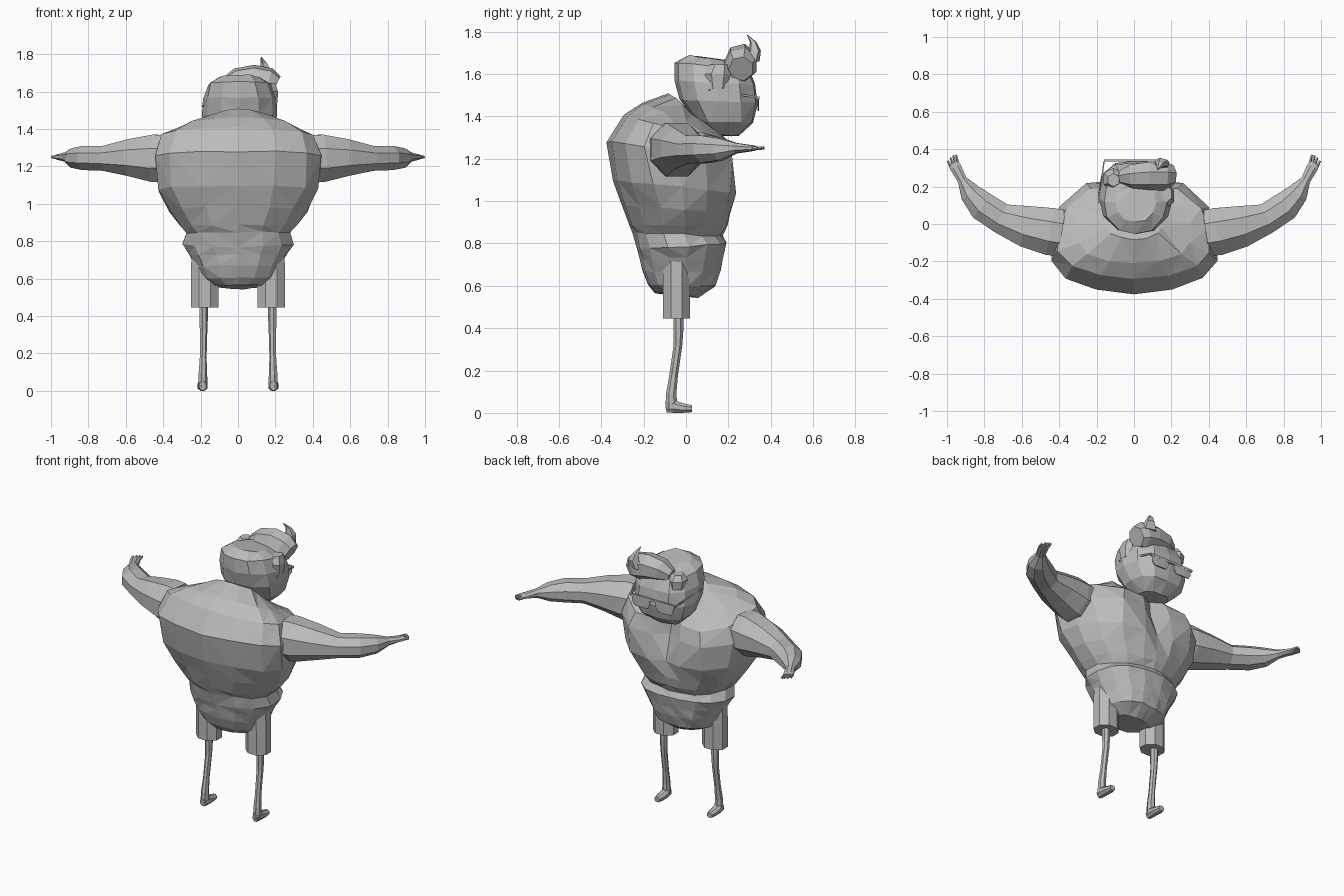
import bpy
import bmesh
import math
import random
from mathutils import Vector

random.seed(4)
cube = bpy.data.objects.get("Cube")
if cube:
    bpy.data.objects.remove(cube)

grey = bpy.data.materials.new("plain grey")
grey.use_nodes = True
grey.diffuse_color = (0.5, 0.5, 0.5, 1)
grey.node_tree.nodes["Principled BSDF"].inputs["Base Color"].default_value = (0.5, 0.5, 0.5, 1)


def make_object(name, bm):
    bmesh.ops.recalc_face_normals(bm, faces=bm.faces)
    mesh = bpy.data.meshes.new(name)
    bm.to_mesh(mesh)
    bm.free()
    mesh.materials.append(grey)
    obj = bpy.data.objects.new(name, mesh)
    bpy.context.collection.objects.link(obj)
    return obj


def loft(name, rings, mirrored=False, rough=0):
    """Skin equal-length point rings, cap both ends, optionally make facets uneven."""
    bm = bmesh.new()
    sign = -1 if mirrored else 1
    loops = [[bm.verts.new((sign * p[0], p[1], p[2])) for p in r] for r in rings]
    for a, b in zip(loops, loops[1:]):
        n = len(a)
        for i in range(n):
            bm.faces.new((a[i], a[(i + 1) % n], b[(i + 1) % n], b[i]))
    bm.faces.new(loops[0])
    bm.faces.new(loops[-1])
    if rough:
        for v in bm.verts:
            v.co += Vector([random.uniform(-rough, rough) for _ in range(3)])
        bmesh.ops.triangulate(bm, faces=bm.faces)
    return make_object(name, bm)


def shaped_ring(profile, z_back, z_front, half_width, y_back, y_front, x_mid=0):
    """Place a symmetric half profile as a ring that may tilt front to back."""
    full = profile + [(-x, y) for x, y in reversed(profile[1:-1])]
    ring = []
    for x, y in full:
        t = (y + 1) / 2
        ring.append((x_mid + x * half_width, y_back + t * (y_front - y_back),
                     z_back + t * (z_front - z_back)))
    return ring


def tube(name, path, sides, mirrored=False):
    """Limb through (centre, side radius, upward radius) with upright sections."""
    rings = []
    pts = [Vector(c) for c, _, _ in path]
    for i, (_, wide, tall) in enumerate(path):
        d = pts[min(i + 1, len(pts) - 1)] - pts[max(i - 1, 0)]
        side = Vector((-d.y, d.x, 0)).normalized()
        up = d.cross(side).normalized()
        ring = []
        for k in range(sides):
            a = math.tau * (k + 0.5) / sides
            ring.append(pts[i] + side * wide * math.cos(a) + up * tall * math.sin(a))
        rings.append(ring)
    return loft(name, rings, mirrored)


def upright(name, levels, sides, mirrored=False):
    """Vertical part from (x, y, z, x radius, y radius)."""
    rings = [[(x + rx * math.cos(math.tau * (k + 0.5) / sides),
               y + ry * math.sin(math.tau * (k + 0.5) / sides), z)
              for k in range(sides)] for x, y, z, rx, ry in levels]
    return loft(name, rings, mirrored)


def box(name, centre, size):
    bm = bmesh.new()
    bmesh.ops.create_cube(bm, size=1)
    for v in bm.verts:
        v.co = Vector(centre) + Vector([v.co[i] * size[i] for i in range(3)])
    return make_object(name, bm)


# Torso: broad back, creased chest, folded belly and pelvis in one skin
chest = [(0, -1), (.45, -.94), (.83, -.72), (1, -.42), (.98, .1),
         (.89, .55), (.58, .98), (.22, .97), (0, .78)]
waist = [(0, -1), (.45, -.93), (.83, -.7), (1, -.35), (.98, .12),
         (.86, .55), (.6, .92), (.25, 1), (0, .92)]
belly = [(0, -1), (.45, -.93), (.8, -.7), (1, -.3), (1, .15),
         (.85, .55), (.6, .85), (.25, .98), (0, 1)]
loft("torso", [
    shaped_ring(chest, 1.51, 1.33, .15, -.08, .13),
    shaped_ring(chest, 1.465, 1.31, .30, -.21, .17),
    shaped_ring(chest, 1.405, 1.29, .405, -.29, .195),
    shaped_ring(chest, 1.28, 1.20, .445, -.372, .22),
    shaped_ring(waist, 1.10, 1.04, .43, -.345, .232),
    shaped_ring(belly, .985, .94, .37, -.305, .21),
    shaped_ring(belly, .885, .88, .31, -.272, .195),
    shaped_ring(belly, .85, .835, .275, -.25, .17),
    shaped_ring(belly, .77, .80, .295, -.228, .19),
    shaped_ring(belly, .73, .73, .262, -.217, .175),
    shaped_ring(belly, .67, .67, .228, -.205, .165),
    shaped_ring(belly, .60, .60, .20, -.178, .14),
    shaped_ring(belly, .568, .547, .13, -.145, .055),
], rough=.005)

# Head
skull = [(0, -1), (.5, -.9), (.88, -.52), (1, 0), (.9, .58), (.54, .93), (0, 1)]
loft("head", [
    shaped_ring(skull, 1.31, 1.31, .10, .09, .25, .008),
    shaped_ring(skull, 1.38, 1.37, .17, .04, .32, .008),
    shaped_ring(skull, 1.48, 1.46, .20, -.03, .34, .008),
    shaped_ring(skull, 1.57, 1.55, .197, -.05, .33, .008),
    shaped_ring(skull, 1.655, 1.62, .17, -.05, .295, .008),
    shaped_ring(skull, 1.69, 1.66, .11, .01, .21, .008),
], rough=.004)

# Swept hair with a pointed curl, side tufts
tube("hair_quiff", [((-.07, .25, 1.635), .04, .04), ((-.01, .255, 1.655), .07, .07),
                    ((.08, .26, 1.66), .08, .085), ((.16, .26, 1.645), .08, .085),
                    ((.20, .26, 1.625), .06, .065)], 7)
upright("hair_curl", [(.14, .30, 1.66, .06, .05), (.15, .325, 1.71, .035, .03),
                      (.14, .318, 1.75, .02, .017), (.125, .29, 1.785, .003, .003)], 5)
upright("hair_tuft", [(-.11, .245, 1.57, .05, .05), (-.11, .24, 1.62, .06, .06),
                      (-.11, .235, 1.655, .035, .035)], 6)
upright("left_temple_hair", [(.185, .15, 1.53, .028, .045), (.187, .15, 1.60, .032, .06),
                             (.175, .16, 1.645, .028, .045)], 6)

# Glasses
for side, s in (("left", 1), ("right", -1)):
    x = s * .085
    upright(side + "_lens", [(x, .342, 1.425, .05, .004), (x, .342, 1.45, .068, .004),
                             (x, .342, 1.495, .07, .004)], 8)
    tube(side + "_glasses_arm", [((s * .16, .337, 1.49), .005, .006),
                                 ((s * .198 + .008, .11, 1.525), .005, .006)], 4)
box("glasses_bridge", (0, .34, 1.488), (.32, .012, .014))

# Arms, hands and legs on both sides
for side, flip in (("left", False), ("right", True)):
    tube(side + "_arm", [((.385, -.05, 1.243), .135, .135), ((.45, -.04, 1.243), .137, .137),
                         ((.58, -.012, 1.247), .12, .106), ((.71, .03, 1.243), .088, .072),
                         ((.81, .095, 1.245), .085, .07), ((.875, .165, 1.245), .062, .056),
                         ((.918, .235, 1.25), .028, .027), ((.955, .305, 1.25), .033, .016),
                         ((.966, .325, 1.25), .03, .012)], 8, flip)
    for i in range(4):
        t = (i - 1.5) / 1.5
        tube(f"{side}_finger_{i + 1}",
             [((.960 + t * .019, .318 - t * .011, 1.25), .008, .01),
              ((.973 + t * .022, .362 - t * .016 - t * t * .008, 1.25), .006, .007)], 5, flip)
    upright(side + "_shorts_leg", [(.178, -.045, .445, .08, .07), (.178, -.045, .60, .08, .07),
                                   (.175, -.045, .73, .08, .07)], 8, flip)
    upright(side + "_shin", [(.189, -.068, .02, .027, .03), (.189, -.07, .09, .024, .025),
                             (.187, -.058, .18, .019, .021), (.185, -.038, .32, .021, .021),
                             (.185, -.036, .39, .024, .024), (.185, -.036, .50, .024, .024)], 7, flip)
    tube(side + "_foot", [((.189, -.095, .026), .02, .026), ((.189, -.06, .031), .028, .033),
                          ((.189, -.01, .022), .029, .0235), ((.189, .028, .02), .02, .018)], 8, flip)
